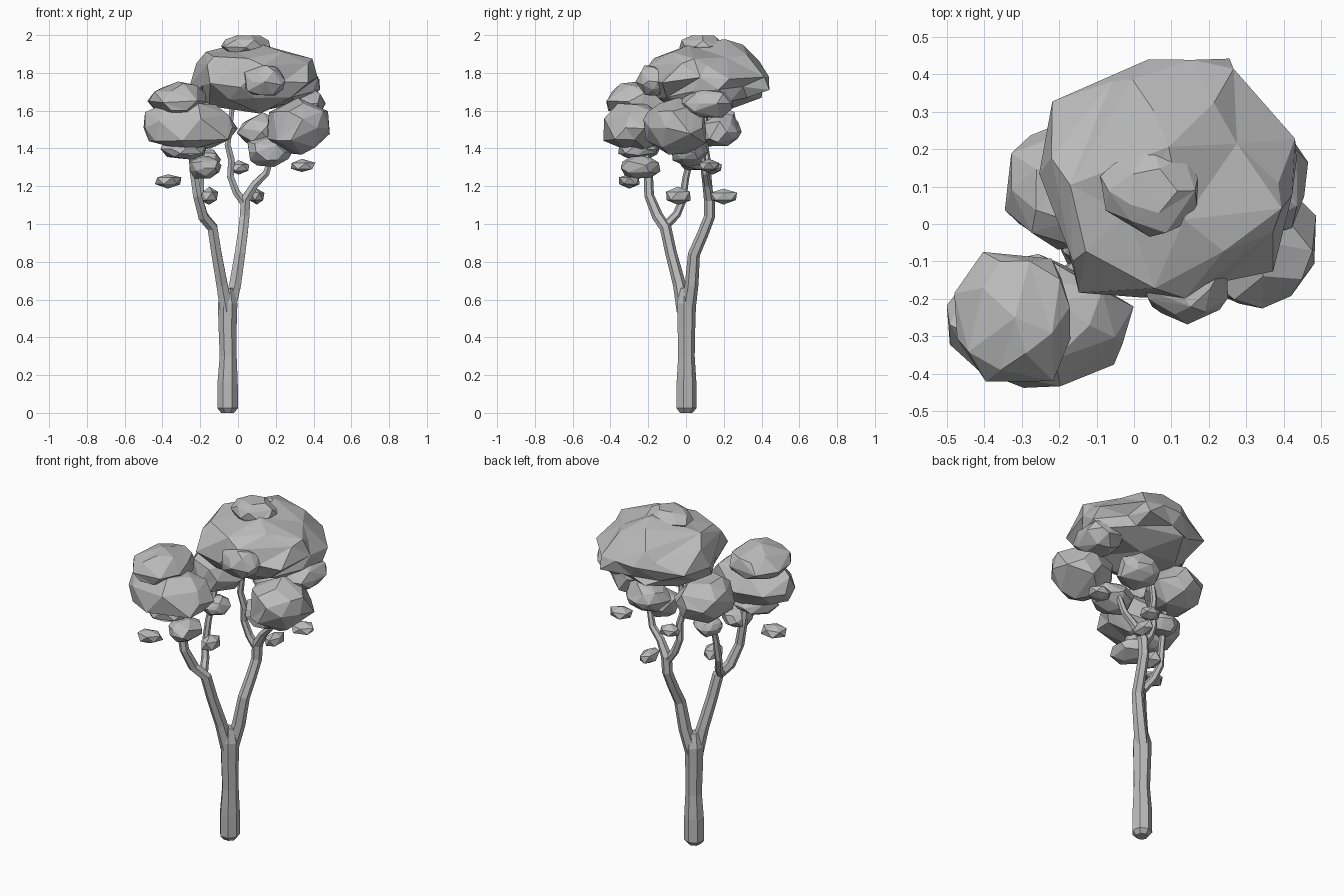
import bpy, bmesh, random
from mathutils import Vector, noise

random.seed(4)
if "Cube" in bpy.data.objects:
    bpy.data.objects.remove(bpy.data.objects["Cube"])

grey = bpy.data.materials.new("plain_grey")
grey.use_nodes = True
grey.diffuse_color = (0.5, 0.5, 0.5, 1)
grey.node_tree.nodes["Principled BSDF"].inputs["Base Color"].default_value = (0.5, 0.5, 0.5, 1)


def finish(bm, name):
    bmesh.ops.recalc_face_normals(bm, faces=bm.faces)
    mesh = bpy.data.meshes.new(name)
    bm.to_mesh(mesh)
    bm.free()
    mesh.materials.append(grey)
    obj = bpy.data.objects.new(name, mesh)
    bpy.context.collection.objects.link(obj)
    return obj


def limb(name, path, sides=7):
    """Faceted tapering tube along points (x, y, z, radius)."""
    bm = bmesh.new()
    pts = [Vector(p[:3]) for p in path]
    rings = []
    for i, p in enumerate(pts):
        way = pts[min(i + 1, len(pts) - 1)] - pts[max(i - 1, 0)]
        turn = Vector((0, 0, 1)).rotation_difference(way)
        ring = bmesh.ops.create_circle(bm, segments=sides, radius=path[i][3])["verts"]
        for v in ring:
            v.co = p + turn @ v.co
        rings.append(ring)
    for a, b in zip(rings, rings[1:]):
        for k in range(sides):
            n = (k + 1) % sides
            bm.faces.new((a[k], a[n], b[n], b[k]))
    bm.faces.new(rings[0])
    bm.faces.new(rings[-1])
    return finish(bm, name)


def clump(name, centre, size, detail=2, keep=0.62):
    """Lumpy faceted leaf mass filling an ellipsoid."""
    bm = bmesh.new()
    bmesh.ops.create_icosphere(bm, subdivisions=detail, radius=1)
    seed = Vector([random.uniform(-50, 50) for _ in range(3)])
    for v in bm.verts:
        d = v.co.normalized()
        # flatten the underside a little and push lumps in and out
        r = 1 + 0.2 * noise.noise(d * 1.9 + seed) + random.uniform(-0.06, 0.06)
        v.co = d * r
        if v.co.z < 0:
            v.co.z *= 0.9
    # scale so that the lumps fill the wanted box
    for axis in range(3):
        lo = min(v.co[axis] for v in bm.verts)
        hi = max(v.co[axis] for v in bm.verts)
        for v in bm.verts:
            t = (v.co[axis] - lo) / (hi - lo) * 2 - 1
            v.co[axis] = centre[axis] + size[axis] * t
    obj = finish(bm, name)
    if detail > 1:
        mod = obj.modifiers.new("facets", "DECIMATE")
        mod.ratio = keep
    return obj


# trunk and its two forks
limb("trunk", [(-.055, 0, 0, .035), (-.055, 0, .025, .056), (-.055, 0, .16, .055),
               (-.052, 0, .3, .046), (-.055, 0, .45, .049), (-.055, 0, .58, .053),
               (-.055, 0, .66, .03)])
limb("right_branch", [(-.06, -.01, .54, .04), (-.085, -.035, .68, .034), (-.115, -.08, .85, .031),
                      (-.135, -.108, .98, .031), (-.185, -.15, 1.04, .03), (-.215, -.195, 1.15, .026),
                      (-.235, -.2, 1.28, .024), (-.25, -.22, 1.45, .018)], 6)
limb("right_branch_fork", [(-.15, -.11, .99, .024), (-.18, -.05, 1.05, .022), (-.2, -.02, 1.12, .02),
                           (-.195, .0, 1.25, .018), (-.18, .05, 1.45, .015)], 6)
limb("left_branch", [(-.05, .01, .54, .04), (-.015, .03, .68, .036), (.01, .042, .84, .032),
                     (.025, .09, .95, .03), (.035, .125, 1.04, .029), (.04, .125, 1.13, .03),
                     (.09, .11, 1.21, .023), (.15, .1, 1.27, .02), (.19, .08, 1.4, .015)], 6)
limb("left_branch_fork", [(.04, .125, 1.1, .024), (-.01, .12, 1.17, .022), (-.04, .115, 1.25, .02),
                          (-.035, .11, 1.34, .02), (-.055, .1, 1.42, .018), (-.03, .1, 1.62, .015)], 6)

# crown
clump("crown_main", (.095, .12, 1.78), (.34, .325, .19), 3, .3)
clump("crown_cap", (.04, .09, 1.94), (.13, .125, .06))
clump("crown_front_bump", (.14, -.18, 1.76), (.11, .09, .08))

# right-hand leaf masses
clump("right_mass_lower", (-.25, -.26, 1.515), (.25, .18, .13))
clump("right_mass_upper", (-.325, -.25, 1.655), (.155, .175, .1))
clump("right_mass_under", (-.29, -.25, 1.4), (.12, .11, .06))
clump("right_mass_drop", (-.175, -.24, 1.3), (.085, .105, .06))
clump("right_mass_back", (-.19, .1, 1.53), (.155, .17, .12))
clump("right_mass_back_drop", (-.17, .04, 1.34), (.08, .08, .055))

# left-hand leaf masses
clump("left_mass_front", (.325, -.06, 1.52), (.17, .165, .15))
clump("left_mass_upper", (.35, .11, 1.65), (.115, .14, .09))
clump("left_mass_under", (.17, .02, 1.38), (.12, .1, .08))
clump("left_mass_inner", (.12, .18, 1.5), (.125, .115, .09))

# loose tufts
for i, (c, s) in enumerate([
        ((-.37, -.3, 1.225), (.07, .055, .038)), ((-.155, -.04, 1.15), (.05, .065, .048)),
        ((.1, .2, 1.145), (.04, .07, .042)), ((.005, .14, 1.3), (.055, .05, .038)),
        ((.345, .12, 1.31), (.065, .055, .035))]):
    clump(f"tuft_{i + 1}", c, s, 1)
